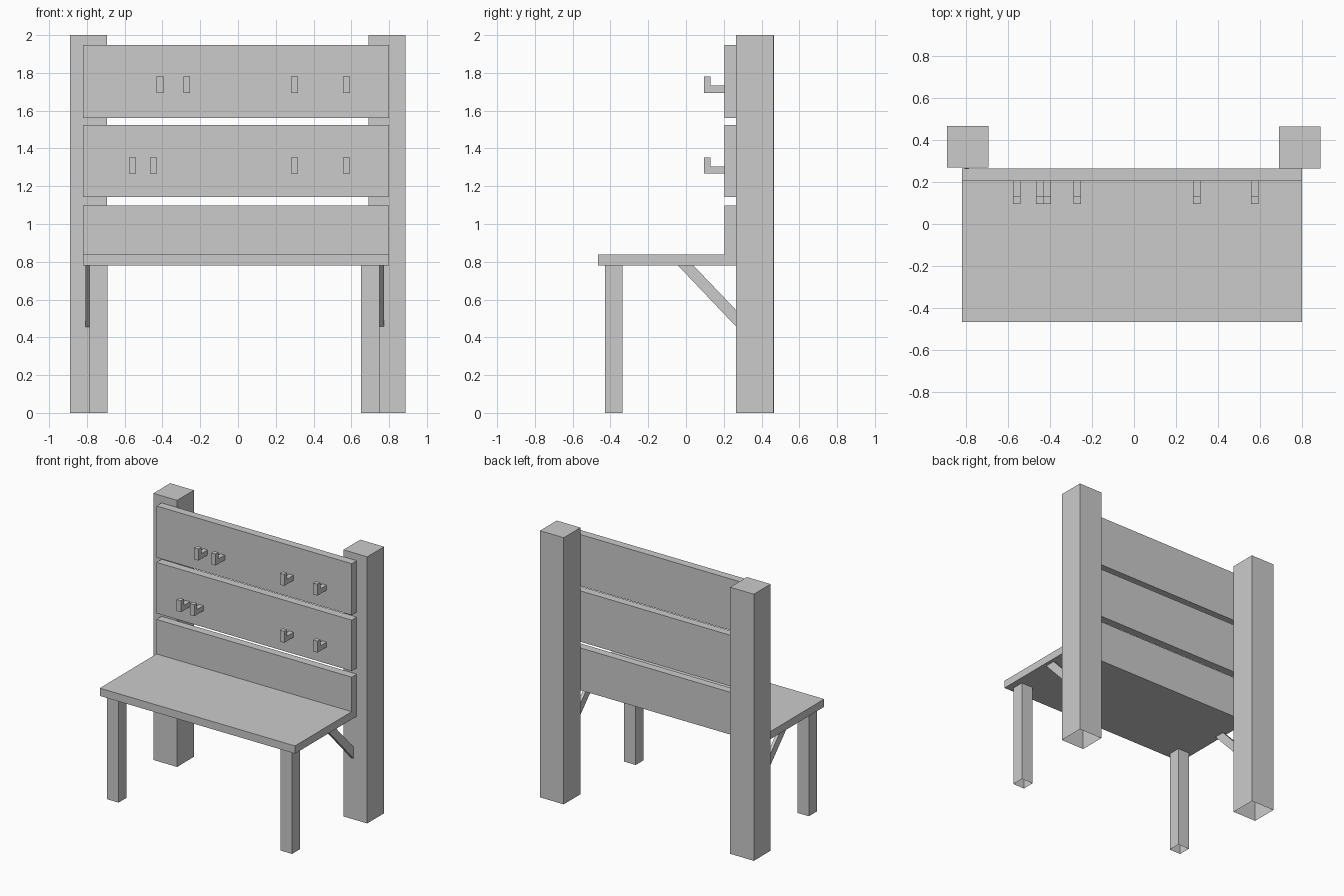
import bpy
import bmesh

if "Cube" in bpy.data.objects:
    bpy.data.objects.remove(bpy.data.objects["Cube"], do_unlink=True)

grey = bpy.data.materials.new("plain grey")
grey.use_nodes = True
grey.diffuse_color = (0.6, 0.6, 0.6, 1)
grey.node_tree.nodes["Principled BSDF"].inputs["Base Color"].default_value = (0.6, 0.6, 0.6, 1)


def extrude_profile(name, points, x0, x1, open_bottom=False):
    """Extrude a side (y, z) outline from x0 to x1."""
    bm = bmesh.new()
    face = bm.faces.new([bm.verts.new((x0, y, z)) for y, z in points])
    moved = bmesh.ops.extrude_face_region(bm, geom=[face], use_keep_orig=True)["geom"]
    for v in moved:
        if isinstance(v, bmesh.types.BMVert):
            v.co.x = x1
    bmesh.ops.recalc_face_normals(bm, faces=bm.faces)
    if open_bottom:
        low = [f for f in bm.faces if f.normal.z < -0.9]
        bmesh.ops.delete(bm, geom=low, context="FACES_ONLY")
    mesh = bpy.data.meshes.new(name)
    bm.to_mesh(mesh)
    bm.free()
    mesh.materials.append(grey)
    obj = bpy.data.objects.new(name, mesh)
    bpy.context.collection.objects.link(obj)
    return obj


def box(name, x, y, z, open_bottom=False):
    outline = [(y[0], z[0]), (y[1], z[0]), (y[1], z[1]), (y[0], z[1])]
    return extrude_profile(name, outline, x[0], x[1], open_bottom)


SEAT_X = (-0.82, 0.80)
BOARD_Y = (0.205, 0.265)

# Tall back posts, hollow at the foot
box("right_post", (-0.89, -0.693), (0.268, 0.467), (0, 2), True)
box("left_post", (0.69, 0.887), (0.265, 0.464), (0, 2), True)

# Front legs, hollow at the foot
box("right_front_leg", (-0.785, -0.69), (-0.43, -0.335), (0, 0.78), True)
box("left_front_leg", (0.652, 0.75), (-0.43, -0.335), (0, 0.78), True)

# Seat and back boards
box("seat", SEAT_X, (-0.467, 0.265), (0.78, 0.838))
for name, z in (("lower", (0.838, 1.097)), ("middle", (1.143, 1.525)), ("upper", (1.562, 1.948))):
    box(name + "_back_board", SEAT_X, BOARD_Y, z)

# Diagonal braces between seat and posts
brace = [(-0.042, 0.78), (0.04, 0.78), (0.267, 0.542), (0.267, 0.455)]
extrude_profile("right_brace", brace, -0.808, -0.785)
extrude_profile("left_brace", brace, 0.75, 0.773)

# Coat hooks: L-shaped pegs in two rows
rows = (("upper", 1.694, (-0.413, -0.271, 0.299, 0.574)),
        ("middle", 1.267, (-0.559, -0.448, 0.299, 0.574)))
for row, z, centres in rows:
    outline = [(0.205, z), (0.096, z), (0.096, z + 0.086), (0.13, z + 0.086),
               (0.13, z + 0.038), (0.205, z + 0.038)]
    for i, x in enumerate(centres):
        extrude_profile(f"{row}_hook_{i + 1}", outline, x - 0.018, x + 0.018)
